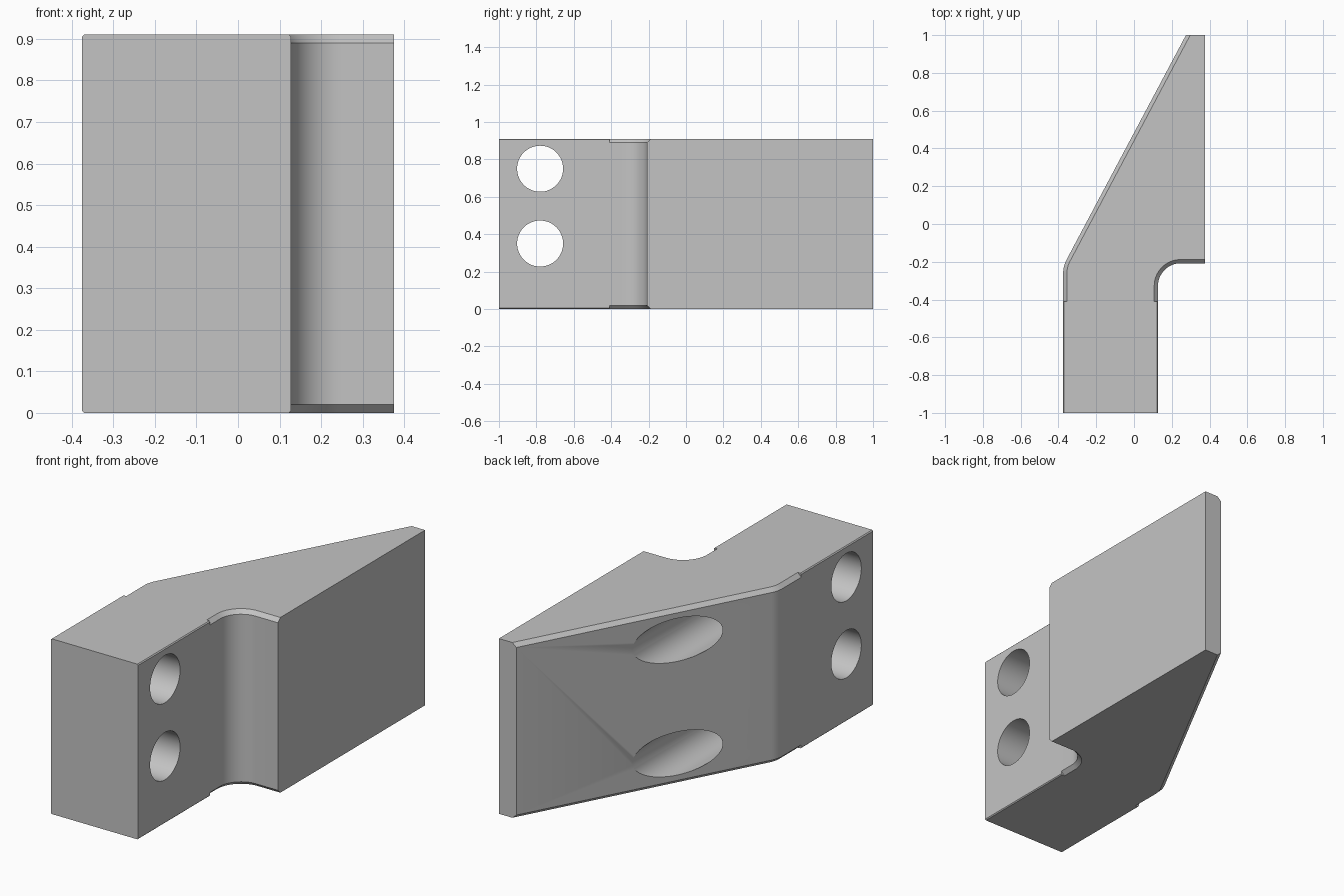
import bpy, bmesh
from math import radians, sin, cos, pi

if "Cube" in bpy.data.objects:
    bpy.data.objects.remove(bpy.data.objects["Cube"])

HEIGHT = 0.91
LEFT, RIGHT, BACK_X = -0.375, 0.127, 0.375
STEP_Y, SHOULDER_Y = -0.41, -0.208
TILT = radians(28)
STEPS = 16

steel = bpy.data.materials.new("plain_grey")
steel.use_nodes = True
steel.diffuse_color = (0.55, 0.55, 0.55, 1)
steel.node_tree.nodes["Principled BSDF"].inputs["Base Color"].default_value = (0.55, 0.55, 0.55, 1)


def arm_outline(d):
    return [(LEFT + d, -1), (RIGHT - d, -1), (RIGHT - d, STEP_Y), (LEFT + d, STEP_Y)]


def wedge_outline(d):
    # Inner fillet, shoulder, back, sloped side and its rounded corner, inset by d
    r, big = 0.12, 0.15
    pts = [(LEFT + d, STEP_Y), (RIGHT - d, STEP_Y)]
    for i in range(STEPS + 1):
        t = pi / 2 * i / STEPS
        pts.append((RIGHT + r - (r + d) * cos(t), SHOULDER_Y - r + (r + d) * sin(t)))
    pts += [(BACK_X, SHOULDER_Y + d), (BACK_X, 1)]
    k = sin(TILT) - 0.275 * cos(TILT)
    pts.append(((sin(TILT) - k + d) / cos(TILT), 1))
    cx = LEFT + big
    cy = (k - big + cx * cos(TILT)) / sin(TILT)
    for i in range(STEPS // 2 + 1):
        a = pi - TILT + TILT * i / (STEPS // 2)
        pts.append((cx + (big - d) * cos(a), cy + (big - d) * sin(a)))
    return pts


def chamfered_prism(name, outline, d):
    bm = bmesh.new()
    levels = [(d, 0), (0, d), (0, HEIGHT - d), (d, HEIGHT)]
    rings = [[bm.verts.new((x, y, z)) for x, y in outline(inset)] for inset, z in levels]
    n = len(rings[0])
    bm.faces.new(rings[0][::-1])
    bm.faces.new(rings[-1])
    for low, high in zip(rings, rings[1:]):
        for i in range(n):
            j = (i + 1) % n
            bm.faces.new((low[i], low[j], high[j], high[i]))
    bmesh.ops.recalc_face_normals(bm, faces=bm.faces)
    mesh = bpy.data.meshes.new(name)
    bm.to_mesh(mesh)
    bm.free()
    mesh.materials.append(steel)
    obj = bpy.data.objects.new(name, mesh)
    bpy.context.collection.objects.link(obj)
    return obj


def combine(target, tool, operation):
    mod = target.modifiers.new(operation.lower(), 'BOOLEAN')
    mod.operation, mod.solver, mod.object = operation, 'EXACT', tool
    bpy.context.view_layer.objects.active = target
    bpy.ops.object.modifier_apply(modifier=mod.name)
    bpy.data.objects.remove(tool)


def drill(target, radius, depth, location, rotation):
    bpy.ops.mesh.primitive_cylinder_add(vertices=64, radius=radius, depth=depth,
                                        location=location, rotation=rotation)
    cutter = bpy.context.object
    cutter.hide_render = True
    cutter.data.materials.append(steel)
    combine(target, cutter, 'DIFFERENCE')


# Straight arm and tapered wedge joined into one block
block = chamfered_prism("bracket_block", wedge_outline, 0.02)
combine(block, chamfered_prism("arm", arm_outline, 0.005), 'UNION')

# Cross holes through the arm
for z in (0.35, 0.75):
    drill(block, 0.123, 2, (-0.125, -0.78, z), (0, pi / 2, 0))

# Blind holes bored from the sloped side
for z in (0.16, 0.75):
    drill(block, 0.112, 1.5, (-0.125, 0.45, z), (pi / 2, 0, 0))

bpy.ops.object.select_all(action='DESELECT')
block.select_set(True)
bpy.context.view_layer.objects.active = block
bpy.ops.object.shade_smooth_by_angle(angle=radians(30))
